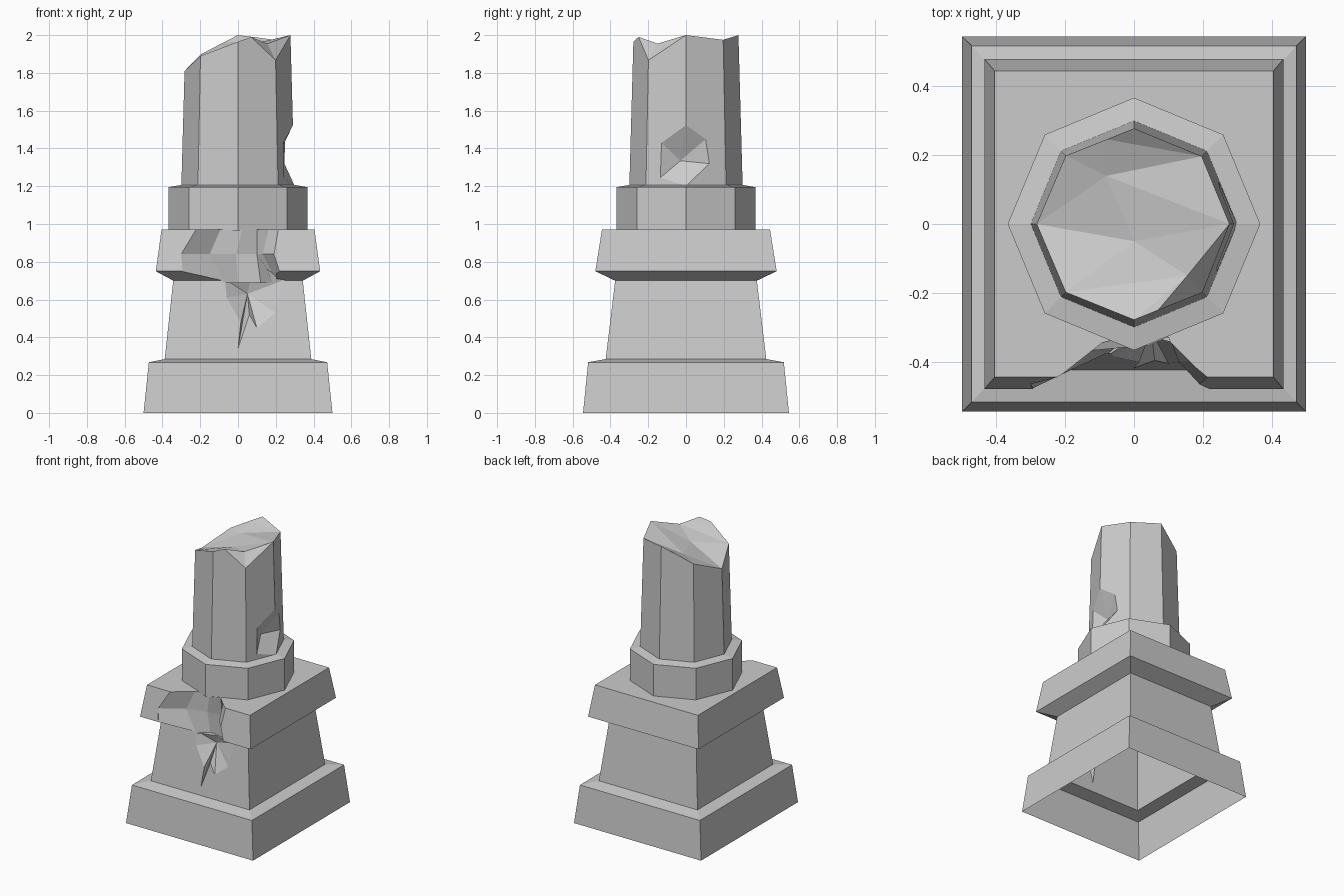
import bpy, bmesh
from math import cos, sin, pi
from mathutils import Vector

cube = bpy.data.objects.get("Cube")
if cube:
    bpy.data.objects.remove(cube, do_unlink=True)

stone = bpy.data.materials.new("grey_stone")
stone.use_nodes = True
GREY = (0.6, 0.6, 0.6, 1)
stone.diffuse_color = GREY
stone.node_tree.nodes["Principled BSDF"].inputs["Base Color"].default_value = GREY


def finish(name, bm):
    """Turn a bmesh into a named flat-shaded stone object."""
    bmesh.ops.recalc_face_normals(bm, faces=bm.faces)
    mesh = bpy.data.meshes.new(name)
    bm.to_mesh(mesh)
    bm.free()
    mesh.materials.append(stone)
    ob = bpy.data.objects.new(name, mesh)
    bpy.context.collection.objects.link(ob)
    return ob


def loft(name, rings):
    """Skin a stack of equal rings and cap both ends."""
    bm = bmesh.new()
    loops = [[bm.verts.new(p) for p in ring] for ring in rings]
    n = len(loops[0])
    for a, b in zip(loops, loops[1:]):
        for i in range(n):
            j = (i + 1) % n
            bm.faces.new((a[i], a[j], b[j], b[i]))
    bm.faces.new(loops[0])
    bm.faces.new(loops[-1])
    return finish(name, bm)


def pit_cutter(name, apex, outline, out):
    """Pyramid with its tip inside the stone, just clearing the outline."""
    apex = Vector(apex)
    bm = bmesh.new()
    tip, far = bm.verts.new(apex), bm.verts.new(apex + Vector(out))
    ring = [bm.verts.new(apex + (Vector(p) - apex) * 1.1) for p in outline]
    for a, b in zip(ring, ring[1:] + ring[:1]):
        bm.faces.new((tip, a, b))
        bm.faces.new((far, b, a))
    return finish(name, bm)


def carve(ob, cutters):
    """Cut the shapes away, bake the result and drop the cutters."""
    for c in cutters:
        c.hide_render = True
        mod = ob.modifiers.new("break", "BOOLEAN")
        mod.operation, mod.solver, mod.object = "DIFFERENCE", "EXACT", c
    deps = bpy.context.evaluated_depsgraph_get()
    mesh = bpy.data.meshes.new_from_object(ob.evaluated_get(deps))
    ob.modifiers.clear()
    ob.data = mesh
    for c in cutters:
        bpy.data.objects.remove(c, do_unlink=True)


def rect(x, y, z):
    return [(x, y, z), (-x, y, z), (-x, -y, z), (x, -y, z)]


def octagon(r, z):
    return [(r * cos(i * pi / 4), r * sin(i * pi / 4), z) for i in range(8)]


# Stepped rectangular pedestal
pedestal = loft("pedestal", [
    rect(0.5, 0.545, 0), rect(0.472, 0.518, 0.268), rect(0.388, 0.425, 0.285),
    rect(0.343, 0.375, 0.7), rect(0.435, 0.48, 0.75), rect(0.405, 0.445, 0.97)])

# Broken notch through the pedestal cap
notch_rows = {
    1.0: [(-0.22, -0.45), (-0.08, -0.34), (0.03, -0.36), (0.1, -0.33), (0.17, -0.4), (0.23, -0.45)],
    0.84: [(-0.3, -0.465), (-0.15, -0.37), (-0.01, -0.33), (0.1, -0.32), (0.13, -0.4), (0.19, -0.465)],
    0.69: [(-0.29, -0.485), (-0.07, -0.372), (0, -0.31), (0.12, -0.33), (0.21, -0.372), (0.24, -0.485)]}
notch = loft("notch_cutter", [
    [(row[0][0], -0.6, z)] + [(x, y, z) for x, y in row] + [(row[-1][0], -0.6, z)]
    for z, row in notch_rows.items()])

# Jagged crack running down the pedestal front
crack_line = [(-0.07, 0.71), (-0.06, 0.61), (0.015, 0.48), (0, 0.34), (0.06, 0.52),
              (0.1, 0.45), (0.2, 0.53), (0.205, 0.57), (0.235, 0.7), (0.08, 0.78)]
crack = pit_cutter("crack_cutter", (0.05, -0.31, 0.63),
                   [(x, -0.425 + (z - 0.285) * 0.12, z) for x, z in crack_line], (0, -0.2, 0))
carve(pedestal, [notch, crack])

# Pedestal is an open shell underneath
bm = bmesh.new()
bm.from_mesh(pedestal.data)
bmesh.ops.delete(bm, geom=[f for f in bm.faces if all(v.co.z < 0.001 for v in f.verts)],
                 context="FACES")
bm.to_mesh(pedestal.data)
bm.free()

# Octagonal collar
loft("collar", [octagon(0.367, 0.965), octagon(0.367, 1.195), octagon(0.3, 1.207)])

# Broken octagonal column: side panels up to a ragged rim, then a fractured top
bm = bmesh.new()
foot = [bm.verts.new(p) for p in octagon(0.3, 1.2)]
heights = [2.0, 1.975, 2.0, 1.897, 1.81, 1.89, 1.965, 1.867]
names = ["R", "BR", "B", "BL", "L", "FL", "F", "FR"]
v = {n: bm.verts.new(octagon(0.3 - 0.028 * (z - 1.2), z)[i])
     for i, (n, z) in enumerate(zip(names, heights))}


def rim_point(a, b, t, z):
    p = v[a].co.lerp(v[b].co, t)
    p.z = z
    return bm.verts.new(p)


v["front_peak"] = rim_point("F", "FR", 0.35, 1.99)
v["back_dip"] = rim_point("B", "BL", 0.4, 1.96)
v["mid"] = bm.verts.new((0, -0.05, 1.91))
v["hollow"] = bm.verts.new((-0.08, 0.14, 1.915))
v["ledge"] = bm.verts.new((0.155, -0.15, 1.955))
extra = {"F": "front_peak", "B": "back_dip"}
for i, n in enumerate(names):
    j = (i + 1) % 8
    side = [foot[i], foot[j], v[names[j]]]
    if n in extra:
        side.append(v[extra[n]])
    bm.faces.new(side + [v[n]])
bm.faces.new(foot)
for face in ["R ledge FR", "FR ledge front_peak", "front_peak ledge F", "F ledge FL",
             "FL ledge mid", "ledge R mid", "FL mid L", "L mid hollow", "L hollow BL",
             "BL hollow back_dip", "back_dip BR B", "back_dip hollow BR",
             "hollow R BR", "hollow mid R"]:
    bm.faces.new([v[n] for n in face.split()])
column = finish("column", bm)

# Chipped dent in the side of the column
dent_line = [(0, 1.53), (-0.13, 1.43), (-0.13, 1.25), (0, 1.21), (0.12, 1.32), (0.105, 1.45)]
dent = pit_cutter("dent_cutter", (0.2, -0.03, 1.335),
                  [(0.294 - abs(y) * 0.414, y, z) for y, z in dent_line], (0.3, 0, 0))
carve(column, [dent])
